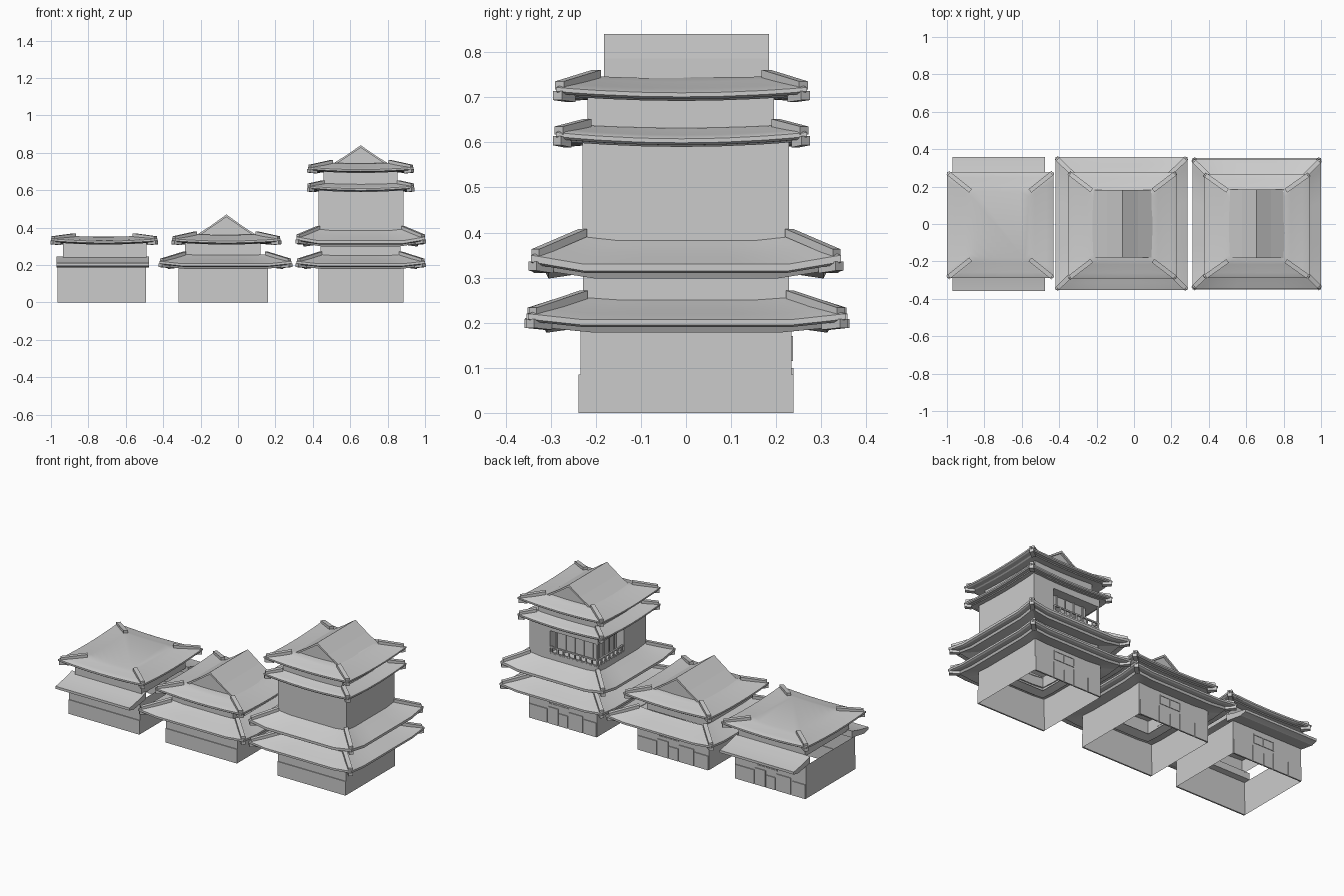
import bpy, bmesh, math
from mathutils import Vector

if "Cube" in bpy.data.objects:
    bpy.data.objects.remove(bpy.data.objects["Cube"])


def mesh_object(name, verts, faces):
    bm = bmesh.new()
    vs = [bm.verts.new(v) for v in verts]
    for f in faces:
        bm.faces.new([vs[i] for i in f])
    bmesh.ops.remove_doubles(bm, verts=bm.verts, dist=0.0002)
    bmesh.ops.recalc_face_normals(bm, faces=bm.faces)
    me = bpy.data.meshes.new(name)
    bm.to_mesh(me)
    bm.free()
    ob = bpy.data.objects.new(name, me)
    bpy.context.collection.objects.link(ob)
    return ob


SIDES = [(0, 1, 5, 4), (1, 2, 6, 5), (2, 3, 7, 6), (3, 0, 4, 7)]
ENDS = [(3, 2, 1, 0), (4, 5, 6, 7)]


def box(name, x0, x1, y0, y1, z0, z1, hollow=False):
    v = [(x, y, z) for z in (z0, z1) for x, y in ((x0, y0), (x1, y0), (x1, y1), (x0, y1))]
    return mesh_object(name, v, SIDES + ([] if hollow else ENDS))


def bar(name, p, q, w, h):
    """Straight beam from p to q, half width w, height h above the path."""
    p, q = Vector(p), Vector(q)
    d = q - p
    n = Vector((-d.y, d.x, 0)).normalized() * w
    up = Vector((0, 0, h))
    v = [p - n, p + n, p + n + up, p - n + up, q - n, q + n, q + n + up, q - n + up]
    return mesh_object(name, v, SIDES + ENDS)


def roof(name, cx, cy, outer, inner, b, r, top, lift, bent, cap=False):
    """Swept skirt roof with raised corners, hip ridges and corner beams."""
    under = 0.012 if bent else 0.004
    prof = [(1, b), (.33, b - under), (.28, b), (.07, b), (0, b + .005), (0, r), (.08, r + .004)]
    prof += [(t, r + .004 + (top - r - .004) * t ** 1.25) for t in (.3, .53, .77, 1)]
    ss = [-1, -.85, -.66, -.33, 0, .33, .66, .85]

    def rise(s, t):
        f = max(0, (abs(s) - .66) / .34) if bent else s * s
        return lift * f * (1 - .6 * t)

    verts = []
    for t, z in prof:
        hx, hy = [outer[i] + (inner[i] - outer[i]) * t for i in (0, 1)]
        for k in range(4):
            for s in ss:
                x, y = ((s * hx, -hy), (hx, s * hy), (-s * hx, hy), (-hx, -s * hy))[k]
                verts.append((cx + x, cy + y, z + rise(s, t)))
    n = 4 * len(ss)
    faces = [(i * n + j, i * n + (j + 1) % n, (i + 1) * n + (j + 1) % n, (i + 1) * n + j)
             for i in range(len(prof) - 1) for j in range(n)]
    if cap:
        faces.append([(len(prof) - 1) * n + j for j in range(n)])
    mesh_object(name, verts, faces)

    for sx in (-1, 1):
        for sy in (-1, 1):
            def corner(t, z):
                return (cx + sx * (outer[0] + (inner[0] - outer[0]) * t),
                        cy + sy * (outer[1] + (inner[1] - outer[1]) * t), z + rise(1, t))
            bar(name + "_hip_ridge", corner(.08, r - .004), corner(.97, top - .004), .012, .018)
            bar(name + "_corner_beam", corner(.03, b - .014), corner(.35, b - .016), .012, .02)


def gable(name, cx, hw, y0, y1, z0, z1):
    """Gable roof slab with ridge along y, triangles slightly recessed."""
    th = .014
    sec = [(-hw, z0), (-hw * .5, z0 + (z1 - z0) * .47), (0, z1), (hw * .5, z0 + (z1 - z0) * .47), (hw, z0)]
    sec += [(hw - th * 1.5, z0), (0, z1 - th), (-hw + th * 1.5, z0)]
    v = [(cx + x, y, z) for y in (y0, y1) for x, z in sec]
    n = len(sec)
    f = [(i, (i + 1) % n, n + (i + 1) % n, n + i) for i in range(n)]
    for o in (0, n):
        f += [(o, o + 1, o + 2, o + 6, o + 7), (o + 2, o + 3, o + 4, o + 5, o + 6)]
    mesh_object(name, v, f)
    for y in (y0 + .012, y1 - .012):
        mesh_object(name + "_wall", [(cx - hw + .01, y, z0), (cx + hw - .01, y, z0), (cx, y, z1 - .006)], [(0, 1, 2)])


def shop_front(name, x0, x1):
    """Base slabs, door panels and a framed window on the +y wall."""
    box(name + "_front_base", x0, x1, -.239, -.23, 0, .085)
    edges = [0, .2, .42, .56, .72, 1]
    heights = [.085, .1, .075, .1, .085]
    for a, b, h in zip(edges, edges[1:], heights):
        w = x1 - x0
        box(name + "_door_panel", x0 + a * w + .003, x0 + b * w - .003, .23, .239, 0, h)
    m = x0 + (x1 - x0) * .55
    for z in (.115, .165):
        box(name + "_window_rail", m - .07, m + .07, .23, .237, z, z + .006)
    for x in (-.07, 0, .065):
        box(name + "_window_post", m + x, m + x + .005, .23, .237, .115, .17)


# Left house: pent roofs front and back, flat-topped hip roof
box("left_wall", -.965, -.492, -.234, .234, 0, .2, True)
box("left_upper_wall", -.935, -.49, -.22, .2, .235, .32, True)
for s in (-1, 1):
    sec = [(.2, .245), (.27, .226), (.335, .213), (.357, .21), (.357, .195), (.33, .19), (.32, .186), (.2, .205)]
    v = [(x, s * y, z) for x in (-.97, -.475) for y, z in sec]
    n = len(sec)
    mesh_object("left_pent_roof", v, [(i, (i + 1) % n, n + (i + 1) % n, n + i) for i in range(n)]
                + [range(n), range(n, 2 * n)])
roof("left_top_roof", -.715, -.006, (.285, .284), (.155, .18), .313, .328, .35, .012, False, True)
shop_front("left", -.965, -.492)

# Middle house: skirt roof and gabled hip roof
box("middle_wall", -.317, .16, -.234, .234, 0, .2, True)
roof("middle_skirt_roof", -.067, .002, (.353, .356), (.215, .222), .19, .207, .252, .013, True)
box("middle_upper_wall", -.283, .12, -.22, .2, .24, .325, True)
roof("middle_top_roof", -.062, -.008, (.29, .284), (.16, .185), .313, .328, .36, .012, False, True)
gable("middle_gable", -.062, .165, -.18, .182, .357, .47)
shop_front("middle", -.317, .16)

# Tower: two skirt roofs, tall storey, small skirt, gabled hip roof
TX = .656
box("tower_wall", .43, .886, -.234, .234, 0, .2, True)
roof("tower_skirt_roof_low", TX, .002, (.344, .352), (.21, .225), .19, .207, .252, .013, True)
box("tower_second_wall", .442, .87, -.228, .228, .24, .325, True)
roof("tower_skirt_roof_high", TX, 0, (.344, .344), (.222, .225), .31, .33, .386, .02, True)
tall = box("tower_tall_wall", .43, .885, -.23, .228, .36, .605)
roof("tower_skirt_roof_upper", TX, -.01, (.283, .278), (.2, .207), .594, .608, .632, .014, False)
box("tower_top_wall", .456, .852, -.219, .195, .63, .705, True)
roof("tower_top_roof", TX, -.01, (.283, .278), (.152, .185), .696, .71, .742, .012, False, True)
gable("tower_gable", TX, .155, -.182, .184, .738, .84)
shop_front("tower", .43, .886)

# Corner balcony cut into the tall storey
for x1, y0, x0, y1 in ((.75, .17, .4, .26), (.48, -.02, .4, .26)):
    cut = box("balcony_cutter", x0, x1, y0, y1, .42, .555)
    cut.hide_render = True
    cut.hide_set(True)
    cut.display_type = 'WIRE'
    mod = tall.modifiers.new("balcony", 'BOOLEAN')
    mod.operation = 'DIFFERENCE'
    mod.object = cut
# Balcony rails and balusters
for z, h in ((.42, .006), (.452, .008)):
    bar("balcony_rail", (.75, .222, z), (.432, .222, z), .005, h)
    bar("balcony_rail", (.436, .226, z), (.436, -.02, z), .005, h)
for i in range(9):
    x = .74 - i * .038
    box("baluster", x - .004, x + .004, .218, .226, .42, .455)
for i in range(1, 7):
    y = .222 - i * .038
    box("baluster", .432, .44, y - .004, y + .004, .42, .455)
# Balcony window frames on the recessed walls and the corner post
box("balcony_corner_post", .432, .442, .216, .226, .42, .556)
for i in range(5):
    x = .5 + i * .06
    box("balcony_window_post", x, x + .006, .168, .176, .42, .555)
for i in range(4):
    y = .15 - i * .05
    box("balcony_window_post", .474, .481, y, y + .006, .42, .555)

# Smooth only the gentle roof curves
bpy.ops.object.select_all(action='DESELECT')
for ob in bpy.context.scene.objects:
    if "roof" in ob.name:
        ob.select_set(True)
        bpy.context.view_layer.objects.active = ob
bpy.ops.object.shade_smooth_by_angle(angle=math.radians(25))
